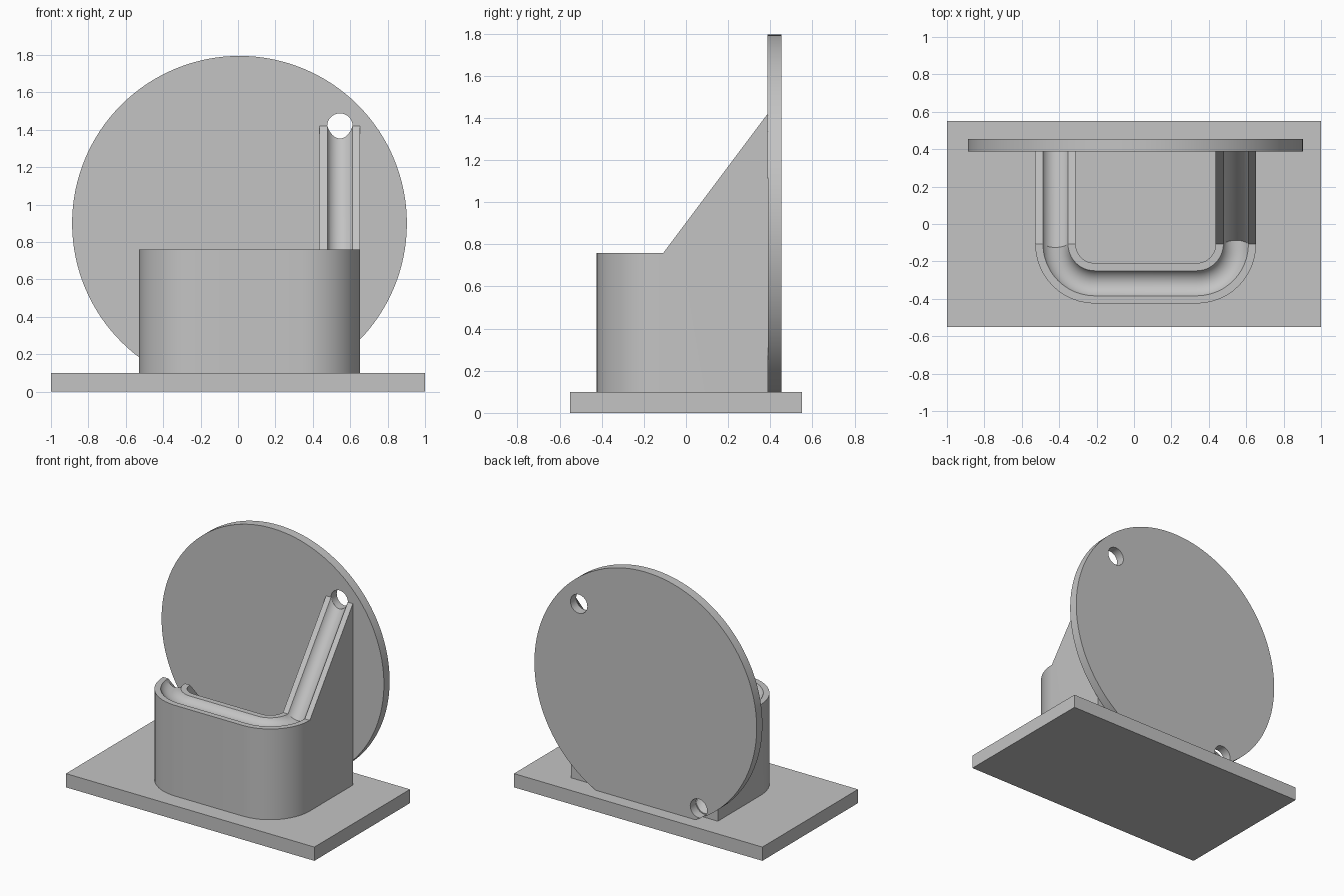
import bpy, bmesh
from math import sin, cos, tan, atan, pi, sqrt, asin

cube = bpy.data.objects.get("Cube")
if cube:
    bpy.data.objects.remove(cube, do_unlink=True)

GREY = (0.55, 0.55, 0.55, 1)
grey = bpy.data.materials.new("plain grey")
grey.use_nodes = True
grey.diffuse_color = GREY
grey.node_tree.nodes["Principled BSDF"].inputs["Base Color"].default_value = GREY


def finish(ob, name):
    ob.name = ob.data.name = name
    ob.data.materials.clear()
    ob.data.materials.append(grey)
    bpy.ops.object.select_all(action='DESELECT')
    ob.select_set(True)
    bpy.context.view_layer.objects.active = ob
    bpy.ops.object.shade_smooth_by_angle(angle=pi / 6)


def disc(x, y, z, radius, depth, sides):
    """Cylinder whose axis runs along y."""
    bpy.ops.mesh.primitive_cylinder_add(vertices=sides, radius=radius, depth=depth,
                                        location=(x, y, z), rotation=(pi / 2, 0, 0))
    bpy.ops.object.transform_apply(location=True, rotation=True, scale=True)
    return bpy.context.object


FLOOR, TOP = 0.1, 0.76            # base top, level run of the track
WALL_Y, BEND_Y = 0.388, -0.107    # disc face, where the slopes begin
HIGH, LOW = 1.42, 0.19            # track heights at the disc
RIGHT, LEFT = 0.545, -0.42        # centre lines of the two legs
HALF, GROOVE, DEPTH, TURN = 0.108, 0.067, 0.04, 0.21

# Base plate
bpy.ops.mesh.primitive_cube_add(size=1, location=(0, 0, FLOOR / 2))
base = bpy.context.object
base.scale = (2, 1.1, FLOOR)
bpy.ops.object.transform_apply(location=True, rotation=True, scale=True)
finish(base, "base_plate")

# Round back plate with a hole at each end of the track
plate = disc(0.008, WALL_Y + 0.033, 0.9, 0.895, 0.066, 128)
for x, z in ((RIGHT, HIGH), (LEFT, LOW)):
    cutter = disc(x, WALL_Y, z, GROOVE + 0.001, 0.4, 48)
    cutter.hide_render = True
    mod = plate.modifiers.new("hole", 'BOOLEAN')
    mod.object, mod.solver = cutter, 'EXACT'
    bpy.context.view_layer.objects.active = plate
    bpy.ops.object.modifier_apply(modifier=mod.name)
    bpy.data.objects.remove(cutter, do_unlink=True)
bm = bmesh.new()
bm.from_mesh(plate.data)
cut = bmesh.ops.bisect_plane(bm, geom=bm.verts[:] + bm.edges[:] + bm.faces[:],
                             plane_co=(0, 0, FLOOR), plane_no=(0, 0, -1), clear_outer=True)
bmesh.ops.edgeloop_fill(bm, edges=[e for e in cut["geom_cut"] if isinstance(e, bmesh.types.BMEdge)])
bm.to_mesh(plate.data)
bm.free()
finish(plate, "round_back_plate")

# Track cross-section: (sideways offset, depth below the top), None for the floor
radius = (GROOVE ** 2 + DEPTH ** 2) / (2 * DEPTH)
spread = asin(GROOVE / radius)
STEPS = 20
section = [(HALF, None), (HALF, 0)]
for i in range(STEPS + 1):
    a = spread * (1 - 2 * i / STEPS)
    section.append((radius * sin(a), radius * (cos(a) - cos(spread))))
section += [(-HALF, 0), (-HALF, None)]

# Stations along the track: centre, outward direction, height, depth factor, lean
rise = atan((HIGH - TOP) / (WALL_Y - BEND_Y))
fall = atan((TOP - LOW) / (WALL_Y - BEND_Y))
stations = [(RIGHT, WALL_Y, 0, HIGH, 1 / cos(rise), 0)]
ARC = 12
for side in (0, 1):
    cx = LEFT + TURN if side else RIGHT - TURN
    for i in range(ARC + 1):
        a = -pi / 2 * (side + i / ARC)
        lean = 0
        if side == 0 and i == 0:
            lean = tan(rise / 2)
        elif side == 1 and i == ARC:
            lean = -tan(fall / 2)
        stations.append((cx + TURN * cos(a), BEND_Y + TURN * sin(a), a, TOP, 1, lean))
stations.append((LEFT, WALL_Y, -pi, LOW, 1 / cos(fall), 0))

# Grooved track wall lofted through the stations
bm = bmesh.new()
rings = []
for x, y, a, top, factor, lean in stations:
    ring = []
    for off, d in section:
        z = FLOOR if d is None else top - d * factor
        ring.append(bm.verts.new((x + off * cos(a), y + off * sin(a) + (d or 0) * lean, z)))
    rings.append(ring)
n = len(section)
for r, s in zip(rings, rings[1:]):
    for i in range(n):
        j = (i + 1) % n
        bm.faces.new((r[i], r[j], s[j], s[i]))
bm.faces.new(rings[0])
bm.faces.new(rings[-1])
bmesh.ops.recalc_face_normals(bm, faces=bm.faces[:])
mesh = bpy.data.meshes.new("grooved_track")
bm.to_mesh(mesh)
bm.free()
track = bpy.data.objects.new("grooved_track", mesh)
bpy.context.scene.collection.objects.link(track)
finish(track, "grooved_track")
